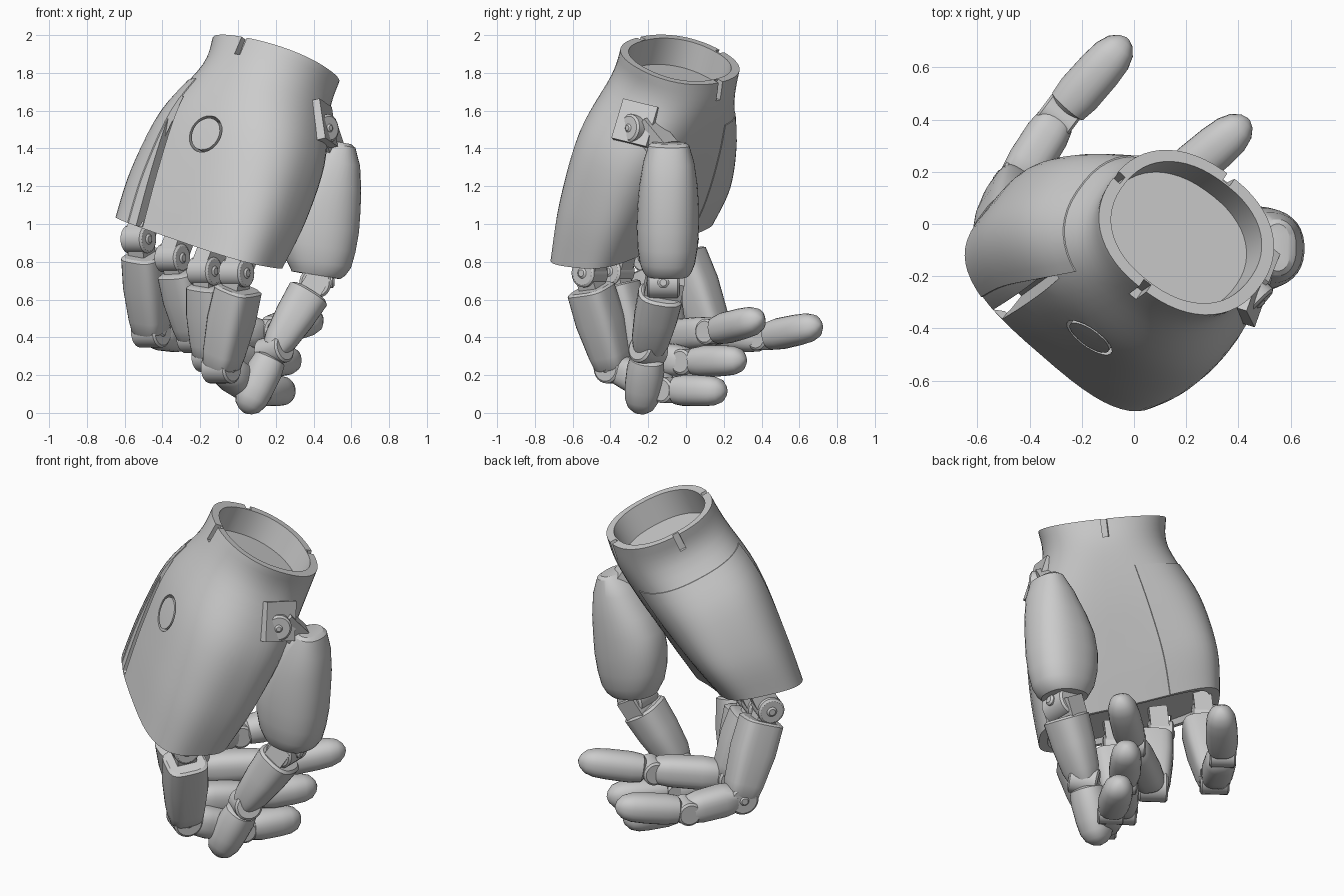
import bpy, bmesh
from math import cos, sin, pi, radians
from mathutils import Vector as V

if "Cube" in bpy.data.objects:
    bpy.data.objects.remove(bpy.data.objects["Cube"])

W = V((.8, -.6, 0))    # across the palm, towards the thumb
P = V((.6, .8, 0))     # out of the palm
Z = V((0, 0, 1))
AX = (W * .15 + P * .43 + Z).normalized()


def sup(t, n):
    f = lambda c: (abs(c) ** (2 / n)) * (1 if c > 0 else -1)
    return f(cos(t)), f(sin(t))


def loft(name, rings):
    bm = bmesh.new()
    loops = [[bm.verts.new(p) for p in r] for r in rings]
    n = len(rings[0])
    for a, b in zip(loops, loops[1:]):
        for i in range(n):
            bm.faces.new((a[i], a[(i + 1) % n], b[(i + 1) % n], b[i]))
    bm.faces.new(loops[0])
    bm.faces.new(loops[-1])
    bmesh.ops.recalc_face_normals(bm, faces=bm.faces)
    me = bpy.data.meshes.new(name)
    bm.to_mesh(me)
    bm.free()
    ob = bpy.data.objects.new(name, me)
    bpy.context.collection.objects.link(ob)
    return ob


def tube(name, p0, p1, side, prof, n=2.8, seg=24):
    """Solid along p0-p1; prof rows are (t, half width along side, half depth, depth offset)."""
    p0, p1 = V(p0), V(p1)
    d = (p1 - p0).normalized()
    u = (side - d * side.dot(d)).normalized()
    v = d.cross(u)
    rings = []
    for t, a, b, o in prof:
        c = p0.lerp(p1, t) + v * o
        pts = [sup(2 * pi * (i + .5) / seg, n) for i in range(seg)]
        rings.append([c + u * a * x + v * b * y for x, y in pts])
    return loft(name, rings)


def box(name, c, x, d, sx, sy, sz):
    """Box centred at c, sz long along d, sx along x."""
    d = d.normalized()
    x = (x - d * x.dot(d)).normalized()
    y = d.cross(x)
    c = V(c)
    q = [(-1, -1), (1, -1), (1, 1), (-1, 1)]
    return loft(name, [[c + x * i * sx / 2 + y * j * sy / 2 + d * k * sz / 2 for i, j in q] for k in (-1, 1)])


def pin(name, c, axis, r, half):
    c = V(c)
    axis = axis.normalized()
    e = .012
    return tube(name, c - axis * half, c + axis * half, axis.orthogonal(),
                [(0, r - e, r - e, 0), (.06, r, r, 0), (.94, r, r, 0), (1, r - e, r - e, 0)], n=2)


def cut(ob, cutters):
    bpy.context.view_layer.objects.active = ob
    for c in cutters:
        c.hide_render = True
        m = ob.modifiers.new("cut", 'BOOLEAN')
        m.object, m.operation, m.solver = c, 'DIFFERENCE', 'EXACT'
        bpy.ops.object.modifier_apply(modifier=m.name)
        bpy.data.objects.remove(c)


# palm: lofted sections (w, p, z, half width, half depth, slope w, slope p, squareness, dent)
SEC = [(.18, .095, 1.87, .35, .275, -.15, -.43, 2.25, 0),
       (.16, .035, 1.72, .345, .290, -.15, -.43, 2.3, .02),
       (.11, -.10, 1.45, .470, .315, -.18, -.40, 2.5, .14),
       (.05, -.23, 1.15, .510, .305, -.22, -.25, 2.8, .25),
       (.01, -.35, .90, .490, .265, -.27, -.10, 3.1, .25)]


def section(s, k=1.0, dz=0.0, seg=56):
    w, p, z, a, b, sw, sp, n, dent = s
    out = []
    for i in range(seg):
        x, y = sup(2 * pi * (i + .5) / seg, n)
        if y > 0:
            y *= 1 - dent * (1 - x * x)
        dw, dp = a * k * x, b * k * y - dent * .14 * x
        out.append(W * (w + dw) + P * (p + dp) + Z * (z + sw * dw + sp * dp) + AX * dz)
    return out


def catmull(rows, steps=5):
    r = [rows[0]] + rows + [rows[-1]]
    out = []
    for i in range(1, len(r) - 2):
        for j in range(steps):
            t = j / steps
            out.append(tuple(.5 * (2 * b + (c - a) * t + (2 * a - 5 * b + 4 * c - d) * t * t
                                   + (3 * b - a - 3 * c + d) * t ** 3)
                             for a, b, c, d in zip(*r[i - 1:i + 3])))
    return out + [rows[-1]]


levels = catmull(SEC)
palm = loft("palm_shell", [section(SEC[0], .84, -.15), section(SEC[0], .86)]
            + [section(s) for s in levels]
            + [section(SEC[-1], .9), section(SEC[-1], .87, .03)])

# side panel wrapping the little-finger edge
arc = slice(16, 38)
loft("side_panel", [section(s, 1.014)[arc] + section(s, .93)[arc][::-1] for s in levels[7:]])

# palm grooves: side seam, round cover, wrist slots
g0, g1 = V((-.29, -.17, 1.67)), V((-.51, -.33, .98))
cover = V((-.16, -.42, 1.47))
cn = (P - Z * .35).normalized()
outer = pin("cover_cutter", cover, cn, .103, .09)
cut(outer, [pin("cover_core", cover, cn, .09, .2)])
cutters = [box("seam_cutter", (g0 + g1) / 2, W, g1 - g0, .05, .16, .74), outer]
for ang in (232, 140, 52):
    r = V((cos(radians(ang)), sin(radians(ang)), 0))
    reach = max(r.dot(q - V((.2, -.036, q.z))) for q in section(SEC[0]))
    c = V((.2, -.036, 1.87)) + r * reach
    c.z -= .38 * r.x * reach + .25 * r.y * reach
    cutters.append(box("slot_cutter", c, r, AX, .07, .035, .2))
cut(palm, cutters)

# fingers: knuckle, middle joint, end joint, tip
FINGERS = {
    "index": ((.02, -.53, .74), (-.09, -.38, .24), (.09, -.09, .12), (.27, .21, .115)),
    "middle": ((-.15, -.39, .75), (-.14, -.27, .30), (.08, .01, .27), (.31, .31, .28)),
    "ring": ((-.32, -.21, .82), (-.22, -.10, .40), (.13, .14, .43), (.44, .40, .50)),
    "little": ((-.50, -.05, .92), (-.46, .14, .43), (-.29, .41, .40), (-.025, .71, .465))}
TIP = [(.10, .66, .66), (.14, .9, .9), (.3, 1, 1), (.6, .98, .98), (.78, .9, .92), (.9, .7, .74), (.97, .4, .42), (1, .1, .1)]


def tip_part(name, p0, p1, side, r):
    return tube(name, p0, p1, side, [(t, a * r, b * r * .95, 0) for t, a, b in TIP], n=2.3)


for f, pts in FINGERS.items():
    k, m, e, t = map(V, pts)
    h = k - W * .035
    # knuckle bracket and hinge
    box(f + "_knuckle_bracket", h + AX * .07, W, AX, .10, .13, .16)
    pin(f + "_knuckle_hinge", h, W, .075, .07)
    pin(f + "_knuckle_screw", h, W, .03, .078)
    box(f + "_knuckle_link", k.lerp(m, .12) - W * .02, W, m - k, .10, .11, .16)
    # proximal segment, flat ended
    tube(f + "_proximal", k, m, W, [(.16, .092, .1, 0), (.18, .106, .115, 0), (.5, .108, .118, 0),
                                    (.85, .097, .1, 0), (.97, .088, .09, 0), (1.02, .07, .075, 0)], n=3.6)
    pin(f + "_middle_hinge", m, W, .084, .08)
    pin(f + "_middle_screw", m, W, .03, .087)
    # middle segment
    tube(f + "_middle", m, e, W, [(.06, .06, .06, 0), (.14, .08, .08, 0), (.35, .087, .09, 0),
                                  (.75, .085, .086, 0), (.92, .075, .077, 0), (1, .055, .055, 0)], n=2.6)
    pin(f + "_end_hinge", e, W, .068, .072)
    tip_part(f + "_fingertip", e, t, W, .088)

# thumb base joint on the palm
ax = V((.7, -.7, .1))
box("thumb_base_block", (.405, -.25, 1.52), V((.3, 1, 0)), V((.15, -.3, -1)), .2, .16, .22)
pin("thumb_base_hinge", (.43, -.25, 1.5), ax, .075, .08)
pin("thumb_base_screw", (.43, -.25, 1.5), ax, .025, .088)
box("thumb_base_link", (.47, -.15, 1.44), V((.7, -.7, 0)), V((.2, .5, -.6)), .11, .12, .24)

# thumb: bulky lower segment then two phalanges
Y = V((0, 1, 0))
tube("thumb_metacarpal", (.55, -.09, 1.43), (.43, -.10, .68), Y,
     [(0, .09, .05, 0), (.02, .108, .075, 0), (.14, .135, .125, -.01), (.31, .155, .172, -.03),
      (.45, .163, .2, -.045), (.6, .166, .208, -.043), (.74, .16, .198, -.035), (.85, .147, .178, -.025),
      (.91, .13, .15, -.02), (.94, .115, .13, -.025)], n=2.3, seg=36)
j0, j1, j2 = V((.41, -.12, .69)), V((.19, -.20, .33)), V((.035, -.245, .0))
hinge = V((.75, -.62, .2)).normalized()
pin("thumb_middle_hinge", j0, Y, .085, .085)
pin("thumb_middle_screw", j0 + V((.02, 0, 0)), V((1, 0, 0)), .03, .08)
box("thumb_middle_link", j0 + V((-.02, 0, -.03)), Y, j1 - j0, .2, .12, .14)
tube("thumb_proximal", j0, j1, Y, [(.15, .105, .1, 0), (.18, .12, .115, 0), (.5, .115, .107, 0),
                                   (.85, .1, .088, 0), (.98, .082, .07, 0)], n=2.7)
pin("thumb_end_hinge", j1, hinge, .078, .08)
tip_part("thumb_tip", j1, j2, Y, .1)

# smooth shading with sharp edges kept
bpy.ops.object.select_all(action='SELECT')
bpy.context.view_layer.objects.active = palm
bpy.ops.object.shade_smooth_by_angle(angle=radians(32))
